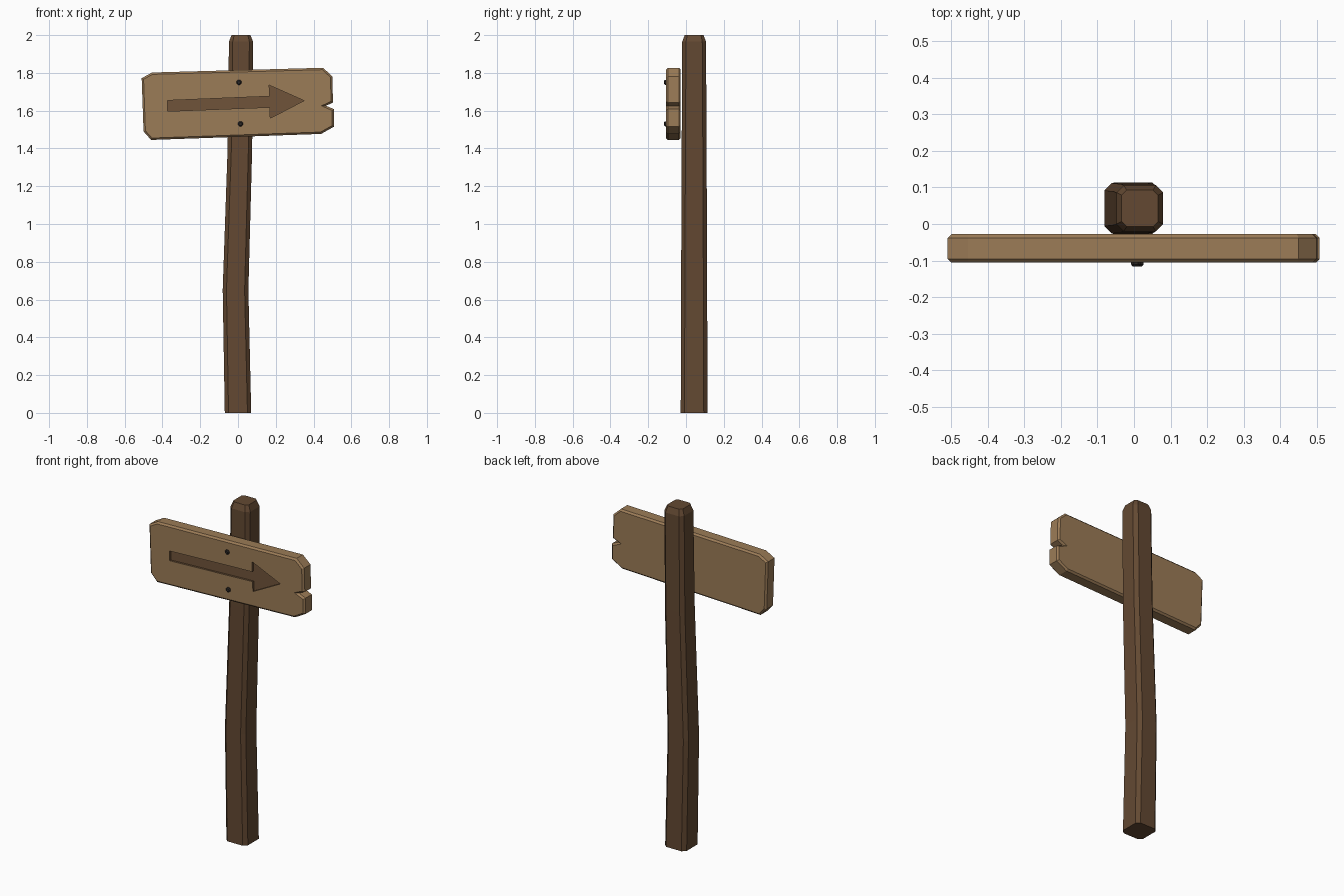
import bpy, bmesh, math
from mathutils import Vector

if "Cube" in bpy.data.objects:
    bpy.data.objects.remove(bpy.data.objects["Cube"])


def material(name, rgb):
    m = bpy.data.materials.new(name)
    m.diffuse_color = (*rgb, 1)
    m.use_nodes = True
    m.node_tree.nodes["Principled BSDF"].inputs["Base Color"].default_value = m.diffuse_color
    return m


def finish(bm, name, *mats):
    bmesh.ops.recalc_face_normals(bm, faces=bm.faces[:])
    me = bpy.data.meshes.new(name)
    bm.to_mesh(me)
    bm.free()
    for m in mats:
        me.materials.append(m)
    ob = bpy.data.objects.new(name, me)
    bpy.context.collection.objects.link(ob)
    return ob


def ring(bm, pts):
    return [bm.verts.new(p) for p in pts]


def skin(bm, a, b, mat=0):
    n = len(a)
    for i in range(n):
        f = bm.faces.new((a[i], a[(i + 1) % n], b[(i + 1) % n], b[i]))
        f.material_index = mat


def inset(pts, d):
    """Mitred inward offset of a clockwise outline."""
    out, n = [], len(pts)
    for i in range(n):
        p, q, r = (Vector(pts[(i + k) % n]) for k in (-1, 0, 1))
        a, b = (q - p).normalized(), (r - q).normalized()
        na, nb = Vector((a.y, -a.x)), Vector((b.y, -b.x))
        out.append(q + (na + nb) * d / (1 + na.dot(nb)))
    return out


post_brown = material("post_wood", (0.125, 0.066, 0.032))
board_tan = material("board_wood", (0.33, 0.2, 0.095))
arrow_brown = material("arrow_paint", (0.16, 0.088, 0.042))
iron = material("nail_iron", (0.025, 0.021, 0.019))

# Post: chamfered square section swept along a slightly bent line
# (z, centre x, half width x, half depth y, chamfer)
sections = [(0, 0, .07, .071, .02), (.65, -.013, .068, .069, .02),
            (1.4, .01, .065, .066, .02), (1.965, .016, .064, .063, .02),
            (2.0, .016, .05, .05, .014)]
bm = bmesh.new()
rings = []
for z, cx, hx, hy, c in sections:
    quarter = [(hx, hy - c), (hx - c, hy)]
    pts = []
    for sx, sy in ((1, 1), (-1, 1), (-1, -1), (1, -1)):
        corner = quarter if sx * sy > 0 else quarter[::-1]
        pts += [(cx + sx * x, .043 + sy * y, z) for x, y in corner]
    rings.append(ring(bm, pts))
for a, b in zip(rings, rings[1:]):
    skin(bm, a, b)
bm.faces.new(rings[0])
bm.faces.new(rings[-1])
finish(bm, "post", post_brown)

# Sign board: notched, clipped outline with bevelled rims and a carved arrow
outline = [(-.51, 1.772), (-.455, 1.802), (.45, 1.827), (.499, 1.782),
           (.503, 1.643), (.466, 1.626), (.508, 1.608), (.508, 1.515),
           (.44, 1.477), (-.46, 1.445), (-.5, 1.49)]
arrow = [(-.372, 1.654), (.167, 1.676), (.165, 1.735), (.35, 1.653),
         (.171, 1.56), (.169, 1.618), (-.372, 1.597)]
FRONT, BACK, BEVEL = -.106, -.028, .01
small = inset(outline, BEVEL)
bm = bmesh.new()
loops = [ring(bm, [(p[0], y, p[1]) for p in pts]) for pts, y in
         ((small, BACK), (outline, BACK - BEVEL), (outline, FRONT + BEVEL), (small, FRONT))]
for a, b in zip(loops, loops[1:]):
    skin(bm, a, b)
bm.faces.new(loops[0])
rim = ring(bm, [(x, FRONT, z) for x, z in arrow])
floor = ring(bm, [(x, FRONT + .012, z) for x, z in arrow])
skin(bm, rim, floor, 1)
bm.faces.new(floor).material_index = 1
edges = [bm.edges.get((l[i - 1], l[i])) for l in (loops[3], rim) for i in range(len(l))]
bmesh.ops.triangle_fill(bm, edges=edges, use_beauty=True, normal=(0, -1, 0))
finish(bm, "sign_board", board_tan, arrow_brown)

# Nails: small domed heads
for name, x, z in (("upper_nail", .005, 1.75), ("lower_nail", .013, 1.53)):
    bm = bmesh.new()
    tiers = [ring(bm, [(x + r * math.cos(t * math.pi / 4 + math.pi / 8), y,
                        z + r * math.sin(t * math.pi / 4 + math.pi / 8)) for t in range(8)])
             for r, y in ((.014, -.09), (.014, -.111), (.009, -.116))]
    skin(bm, tiers[0], tiers[1])
    skin(bm, tiers[1], tiers[2])
    bm.faces.new(tiers[0])
    bm.faces.new(tiers[2])
    finish(bm, name, iron)
